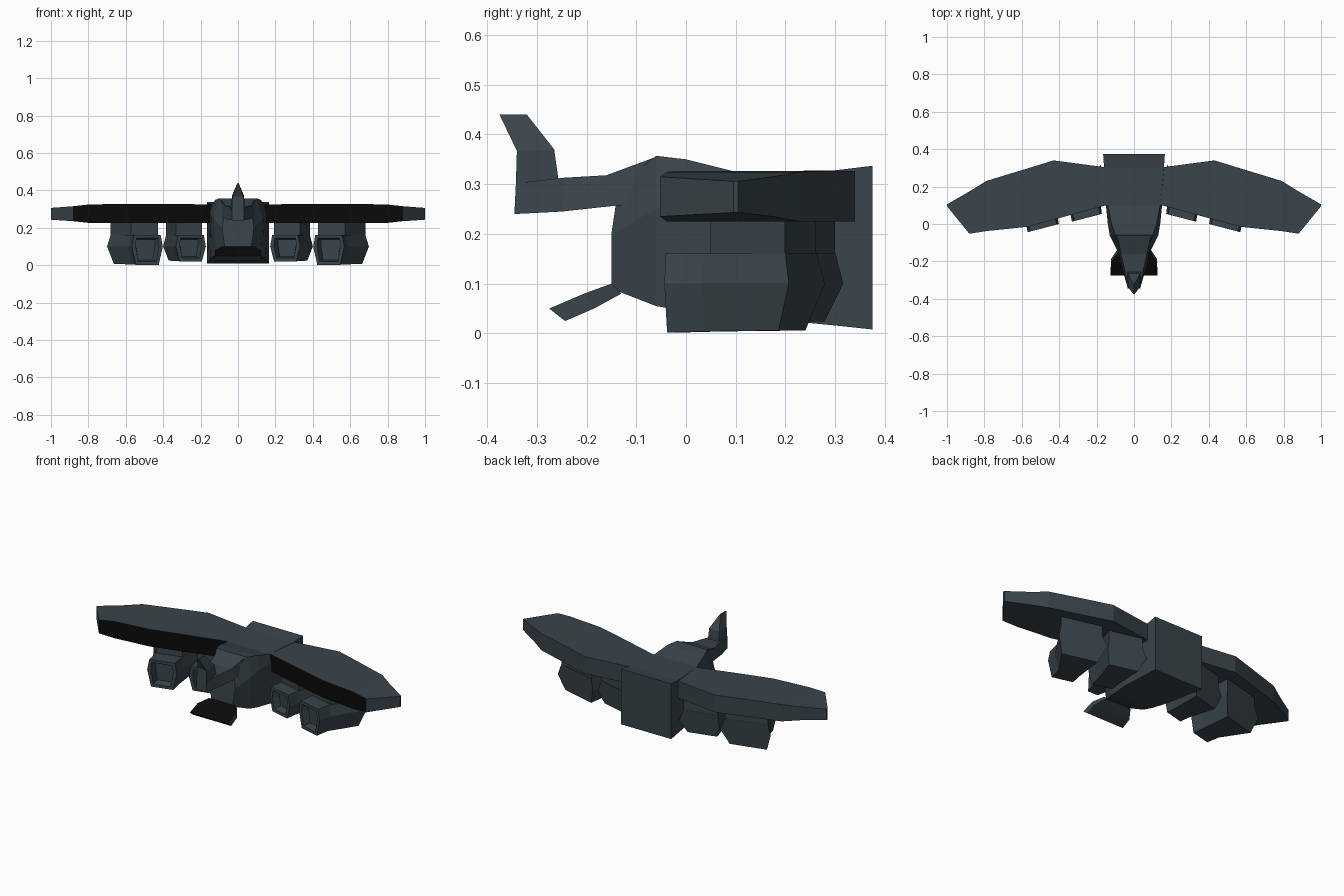
import bpy, bmesh

if "Cube" in bpy.data.objects:
    bpy.data.objects.remove(bpy.data.objects["Cube"])


def material(name, rgb):
    m = bpy.data.materials.new(name)
    m.use_nodes = True
    m.diffuse_color = (*rgb, 1)
    m.node_tree.nodes["Principled BSDF"].inputs["Base Color"].default_value = (*rgb, 1)
    return m


slate = material("dark slate", (0.041, 0.058, 0.068))
black = material("black", (0.003, 0.003, 0.003))


def loft(name, rings, mirror=False, intake=False, is_black=None):
    """Skin closed rings of equal size and cap both ends."""
    bm = bmesh.new()
    loops = [[bm.verts.new(p) for p in ring] for ring in rings]
    front = bm.faces.new(loops[0])
    bm.faces.new(loops[-1])
    n = len(loops[0])
    for a, b in zip(loops, loops[1:]):
        for i in range(n):
            j = (i + 1) % n
            bm.faces.new((a[i], a[j], b[j], b[i]))
    bmesh.ops.recalc_face_normals(bm, faces=bm.faces[:])
    if intake:
        # rim, then a sunken opening
        bmesh.ops.inset_region(bm, faces=[front], thickness=0.022)
        bmesh.ops.inset_region(bm, faces=[front], thickness=0.012, depth=-0.04)
    bm.normal_update()
    for f in bm.faces:
        if is_black and is_black(f):
            f.material_index = 1
    mesh = bpy.data.meshes.new(name)
    bm.to_mesh(mesh)
    bm.free()
    mesh.materials.append(slate)
    mesh.materials.append(black)
    ob = bpy.data.objects.new(name, mesh)
    bpy.context.collection.objects.link(ob)
    if mirror:
        ob.modifiers.new("mirror", 'MIRROR').use_axis[0] = True
    return ob


def section(levels):
    """Symmetric ring from (half width, y, z) levels, bottom to top."""
    return [(w, y, z) for w, y, z in levels] + [(-w, y, z) for w, y, z in reversed(levels)]


# hull: y, bottom, side and top as half width and height
hull = [
    ((0.07, -0.15, 0.09), (0.085, -0.15, 0.20), (0.07, -0.135, 0.30)),
    ((0.115, -0.06, 0.055), (0.13, -0.06, 0.25), (0.10, -0.06, 0.357)),
    ((0.13, 0.0, 0.045), (0.14, 0.0, 0.27), (0.12, 0.0, 0.35)),
    ((0.147, 0.1, 0.035), (0.15, 0.1, 0.28), (0.14, 0.1, 0.325)),
    ((0.16, 0.30, 0.016), (0.16, 0.30, 0.28), (0.16, 0.30, 0.328)),
    ((0.165, 0.375, 0.008), (0.165, 0.375, 0.28), (0.165, 0.375, 0.337)),
]
loft("hull", [section(s) for s in hull])

# neck and nose
neck = [
    ((0.033, -0.345, 0.24), (0.033, -0.342, 0.302)),
    ((0.06, -0.25, 0.245), (0.05, -0.245, 0.313)),
    ((0.085, -0.14, 0.257), (0.07, -0.16, 0.318)),
    ((0.10, -0.05, 0.26), (0.09, -0.06, 0.355)),
]
loft("neck", [section(s) for s in neck])

# upright nose fin, tapering to a blade
fin = [
    ((0.033, -0.342, 0.30), (0.035, -0.255, 0.30)),
    ((0.03, -0.34, 0.367), (0.033, -0.265, 0.37)),
    ((0.003, -0.375, 0.44), (0.003, -0.32, 0.44)),
]
loft("nose_fin", [section(s) for s in fin])

# sloping chin plate
chin = [
    ((0.125, -0.243, 0.025), (0.125, -0.275, 0.05)),
    ((0.122, -0.185, 0.05), (0.122, -0.205, 0.08)),
    ((0.085, -0.13, 0.08), (0.085, -0.15, 0.10)),
]
loft("chin_plate", [section(s) for s in chin], is_black=lambda f: f.normal.z > 0.5)

# wing stations: x, leading y, trailing y, bottom, top
half_wing = [
    (0.15, 0.1, 0.303, 0.225, 0.325),
    (0.43, 0.023, 0.34, 0.225, 0.327),
    (0.57, -0.015, 0.297, 0.225, 0.327),
    (0.79, -0.038, 0.23, 0.225, 0.325),
    (0.88, -0.052, 0.174, 0.235, 0.315),
    (1.0, 0.095, 0.105, 0.243, 0.306),
]
stations = [(-s[0], *s[1:]) for s in reversed(half_wing)] + half_wing
loft("wing",
     [[(x, a, lo), (x, b, lo), (x, b, hi), (x, a, hi)] for x, a, b, lo, hi in stations],
     is_black=lambda f: f.normal.y < -0.7 and abs(f.calc_center_median().x) < 0.88)


def pod_ring(cx, cy, hw, low, sweep=0.0):
    """Six-sided ring whose outer side is swept forward."""
    ring = []
    for w, z, back in ((0.74, low, -sweep), (1, 0.1, 0), (0.86, 0.162, -0.4 * sweep)):
        ring.append((w * hw, z, back))
    pts = ring + [(-w, z, b) for w, z, b in reversed(ring)]
    return [(cx + d, cy + b - 0.26 * d, z) for d, z, b in pts]


def pylon_ring(cx, cy, hw):
    corners = ((-hw, 0.15), (hw, 0.15), (hw, 0.24), (-hw, 0.24))
    return [(cx + d, cy - 0.26 * d, z) for d, z in corners]


# engine pods with their pylons
pods = {
    "outer": (0.002, (0.485, -0.022, 0.083), (0.50, 0.055, 0.085), (0.56, 0.243, 0.14)),
    "inner": (0.02, (0.252, 0.033, 0.08), (0.262, 0.10, 0.082), (0.288, 0.287, 0.112)),
}
for side, (low, front, kink, rear) in pods.items():
    loft(side + "_engine_pods",
         [pod_ring(*front, low), pod_ring(*kink, low + 0.002), pod_ring(*rear, low + 0.004, 0.03)],
         mirror=True, intake=True)
    (kx, ky, kw), (rx, ry, rw) = kink, rear
    loft(side + "_pylons",
         [pylon_ring(kx, ky + 0.012, kw * 0.86), pylon_ring(rx, ry - 0.013, rw * 0.86)],
         mirror=True)
